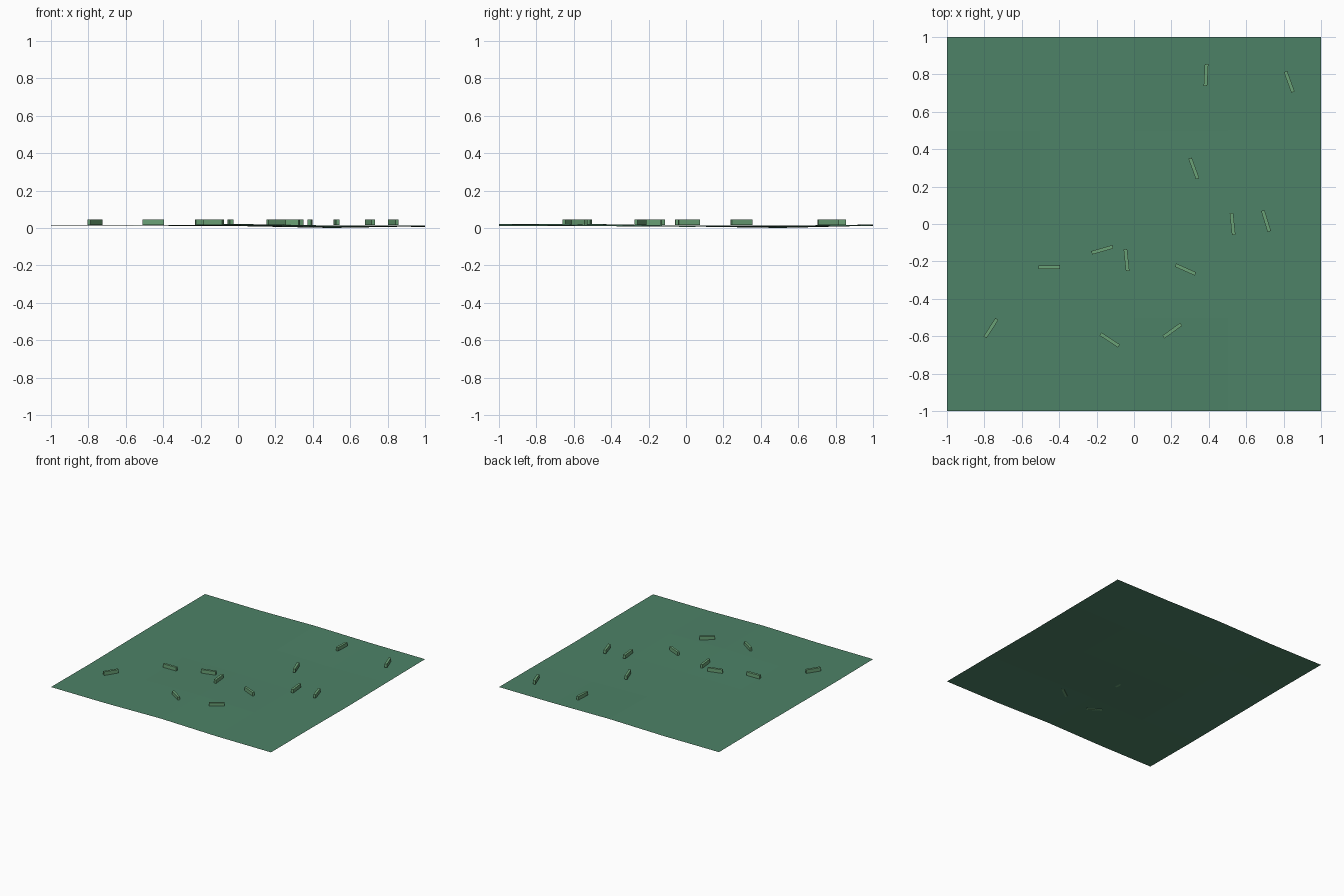
import bpy, bmesh, math

if "Cube" in bpy.data.objects:
    bpy.data.objects.remove(bpy.data.objects["Cube"])


def paint(obj, name, color):
    mat = bpy.data.materials.new(name)
    mat.diffuse_color = (*color, 1)
    mat.use_nodes = True
    mat.node_tree.nodes["Principled BSDF"].inputs["Base Color"].default_value = mat.diffuse_color
    obj.data.materials.append(mat)


def add_object(name, bm):
    mesh = bpy.data.meshes.new(name)
    bm.to_mesh(mesh)
    bm.free()
    obj = bpy.data.objects.new(name, mesh)
    bpy.context.collection.objects.link(obj)
    return obj


# Gently uneven lawn sheet, 4 x 4 quads; rows run from y = -1 to y = 1
HEIGHTS = [
    [0.012, 0.012, 0.020, 0.010, 0.010],
    [0.009, 0.012, 0.021, 0.013, 0.010],
    [0.012, 0.010, 0.012, 0.008, 0.006],
    [0.014, 0.012, 0.010, 0.000, 0.009],
    [0.012, 0.010, 0.018, 0.012, 0.012],
]
bm = bmesh.new()
bmesh.ops.create_grid(bm, x_segments=4, y_segments=4, size=1)
for v in bm.verts:
    v.co.z = HEIGHTS[round((v.co.y + 1) * 2)][round((v.co.x + 1) * 2)]
bmesh.ops.recalc_face_normals(bm, faces=bm.faces)
if sum(f.normal.z for f in bm.faces) < 0:
    bmesh.ops.reverse_faces(bm, faces=bm.faces)
lawn = add_object("lawn", bm)
paint(lawn, "lawn_green", (0.074, 0.223, 0.135))

# Scattered grass tufts: small bars given as x, y, heading in degrees
TUFTS = [
    (0.385, 0.797, 87), (0.83, 0.76, 110), (0.32, 0.297, 110),
    (0.527, 0.0, 96), (0.706, 0.016, 107), (-0.17, -0.138, 16),
    (-0.04, -0.193, 96), (-0.453, -0.231, 1), (0.275, -0.243, -24),
    (-0.765, -0.557, 57), (-0.13, -0.62, -33), (0.205, -0.57, 36),
]
LENGTH, WIDTH, BOTTOM, TOP = 0.117, 0.019, 0.015, 0.044
tuft_mat = None
for i, (x, y, heading) in enumerate(TUFTS):
    bm = bmesh.new()
    bmesh.ops.create_cube(bm, size=1)
    bmesh.ops.scale(bm, vec=(LENGTH, WIDTH, TOP - BOTTOM), verts=bm.verts)
    tuft = add_object(f"grass_tuft_{i + 1}", bm)
    tuft.location = (x, y, (TOP + BOTTOM) / 2)
    tuft.rotation_euler.z = math.radians(heading)
    if tuft_mat is None:
        paint(tuft, "tuft_green", (0.147, 0.365, 0.185))
        tuft_mat = tuft.data.materials[0]
    else:
        tuft.data.materials.append(tuft_mat)
